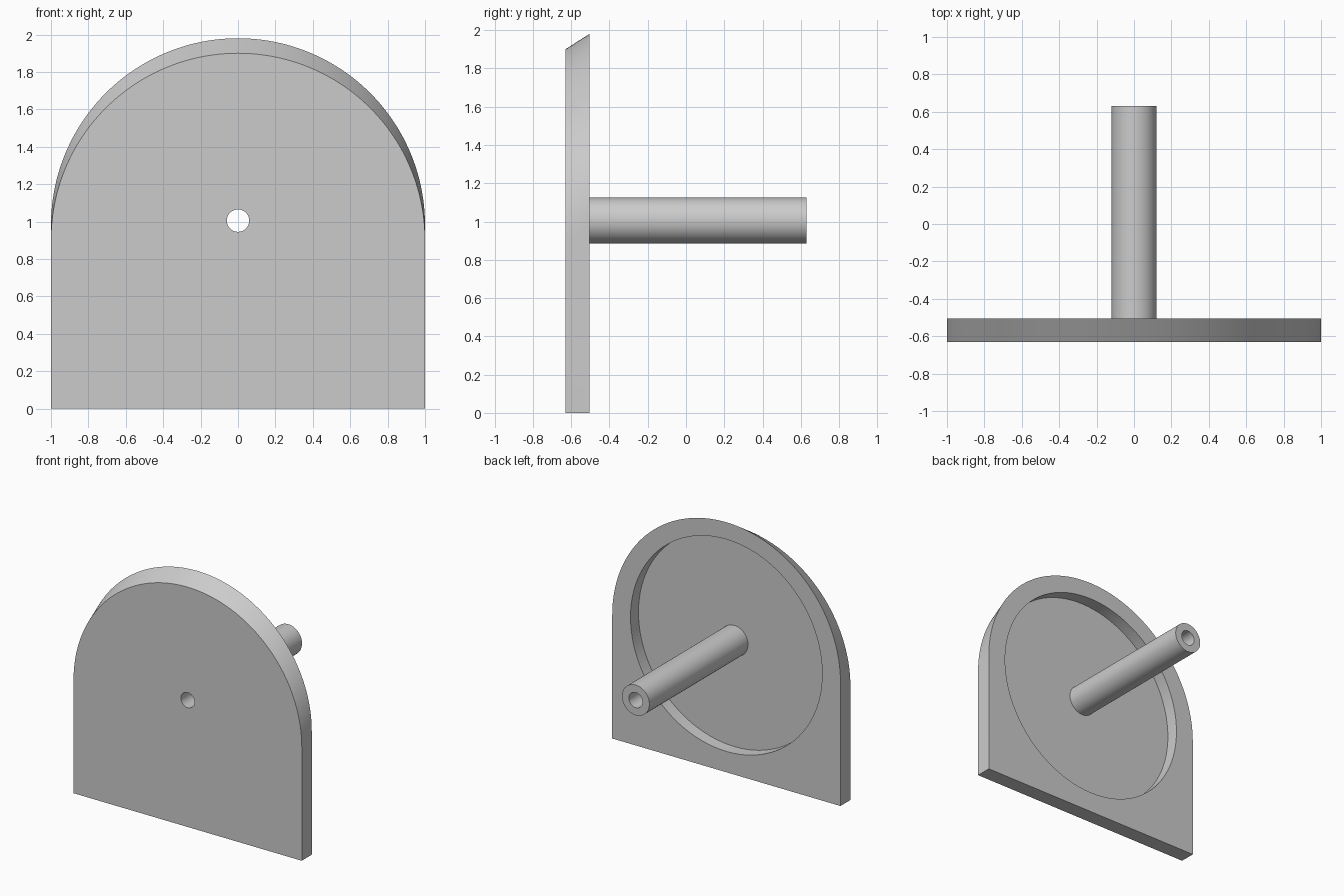
import bpy, bmesh
from math import sin, cos, pi, radians

cube = bpy.data.objects.get("Cube")
if cube:
    bpy.data.objects.remove(cube)

grey = bpy.data.materials.new("plain_grey")
grey.use_nodes = True
GREY = (0.6, 0.6, 0.6, 1)
grey.diffuse_color = GREY
grey.node_tree.nodes["Principled BSDF"].inputs["Base Color"].default_value = GREY

FRONT, BACK, END, AXIS = -0.63, -0.505, 0.63, 1.005


def finish(name, bm):
    """Turn a bmesh into a grey, smooth-shaded object with sharp edges kept."""
    bmesh.ops.recalc_face_normals(bm, faces=bm.faces)
    mesh = bpy.data.meshes.new(name)
    bm.to_mesh(mesh)
    bm.free()
    mesh.materials.append(grey)
    obj = bpy.data.objects.new(name, mesh)
    bpy.context.collection.objects.link(obj)
    return obj


def shade(obj):
    bpy.ops.object.select_all(action="DESELECT")
    obj.select_set(True)
    bpy.context.view_layer.objects.active = obj
    bpy.ops.object.shade_smooth_by_angle(angle=radians(30))


def lathe(name, profile, steps):
    """Spin a closed (radius, y) profile round the pin axis."""
    bm = bmesh.new()
    rings = [[bm.verts.new((r * cos(2 * pi * i / steps), y, AXIS + r * sin(2 * pi * i / steps)))
              for i in range(steps)] for r, y in profile]
    for a, b in zip(rings, rings[1:] + rings[:1]):
        for i in range(steps):
            j = (i + 1) % steps
            bm.faces.new((a[i], a[j], b[j], b[i]))
    return finish(name, bm)


def disc(name, radius, y0, y1, steps):
    """Solid cylinder along y, used for cutting."""
    bm = bmesh.new()
    ring = [bm.verts.new((radius * cos(2 * pi * i / steps), y0, AXIS + radius * sin(2 * pi * i / steps)))
            for i in range(steps)]
    face = bm.faces.new(ring)
    top = bmesh.ops.extrude_face_region(bm, geom=[face])["geom"]
    bmesh.ops.translate(bm, vec=(0, y1 - y0, 0), verts=[v for v in top if isinstance(v, bmesh.types.BMVert)])
    return finish(name, bm)


def arch(bm, y, spring, top, steps=96):
    """Flat-bottomed outline with a rounded top."""
    pts = [(cos(pi * i / steps), spring + (top - spring) * sin(pi * i / steps)) for i in range(steps + 1)]
    return [bm.verts.new((x, y, z)) for x, z in [(1, 0)] + pts + [(-1, 0)]]


# Arched plate whose rounded top slopes down towards the front
bm = bmesh.new()
front = arch(bm, FRONT, 0.90, 1.90)
back = arch(bm, BACK, 0.98, 1.98)
bm.faces.new(front)
bm.faces.new(back)
for i in range(len(front)):
    j = (i + 1) % len(front)
    bm.faces.new((front[i], front[j], back[j], back[i]))
plate = finish("plate", bm)

# Round recess in the back and the bore through the plate
for name, radius, y0, y1, steps in (("recess_cutter", 0.84, BACK - 0.10, BACK + 0.1, 96),
                                    ("bore_cutter", 0.06, FRONT - 0.1, BACK + 0.1, 32)):
    cutter = disc(name, radius, y0, y1, steps)
    cutter.hide_render = True
    mod = plate.modifiers.new(name, "BOOLEAN")
    mod.operation, mod.solver, mod.object = "DIFFERENCE", "EXACT", cutter
    bpy.context.view_layer.objects.active = plate
    bpy.ops.object.modifier_apply(modifier=name)
    bpy.data.objects.remove(cutter)
shade(plate)

# Hollow pin standing on the recess floor
floor = BACK - 0.10
pin = lathe("hollow_pin", [(0.06, floor), (0.12, floor), (0.12, END), (0.06, END)], 48)
shade(pin)
